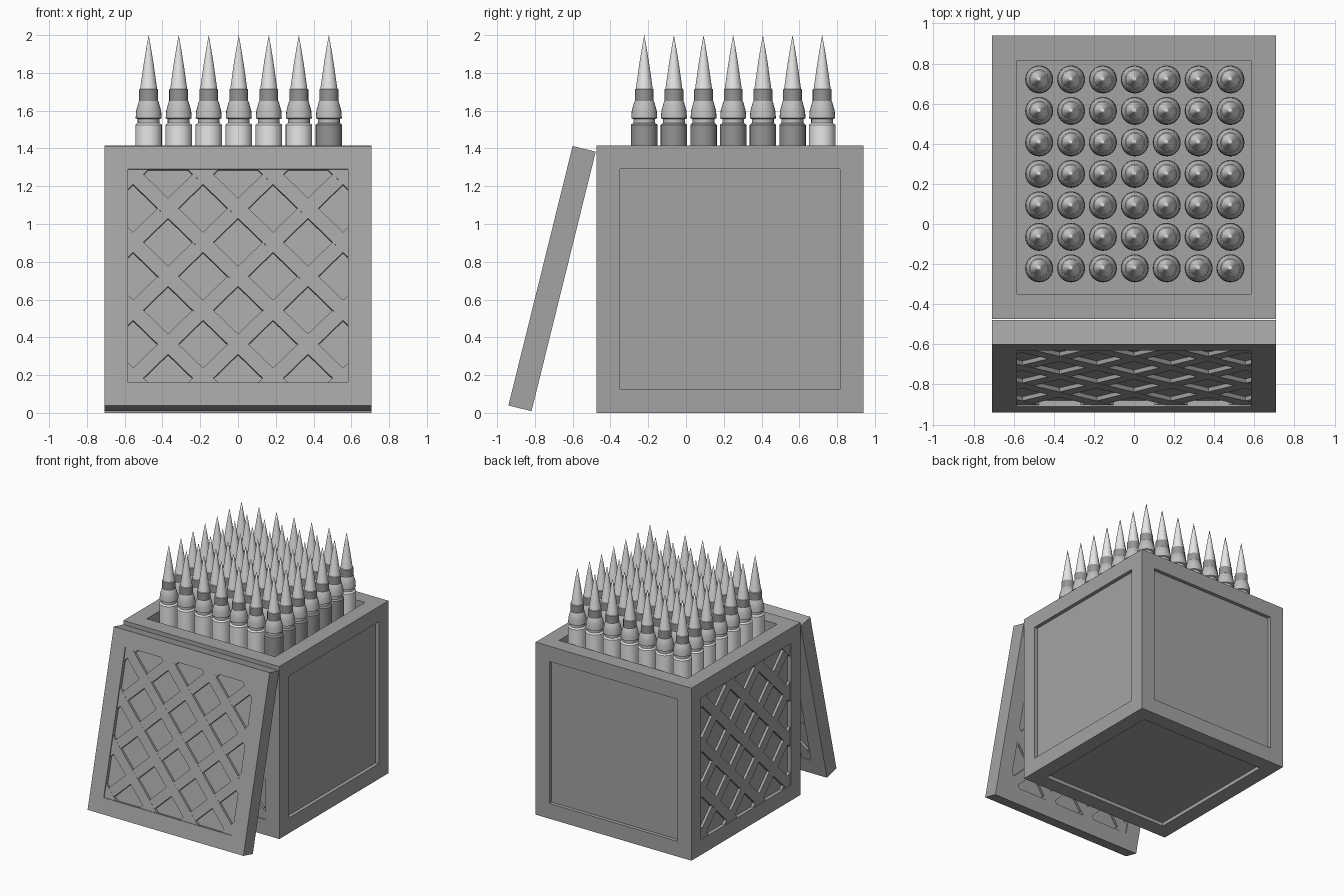
import bpy, bmesh, math
from mathutils import Matrix, Vector

if "Cube" in bpy.data.objects:
    bpy.data.objects.remove(bpy.data.objects["Cube"])

SIZE, RIM, RECESS = 1.415, 0.125, 0.03
HALF = SIZE / 2
PANEL = HALF - RIM


def material(name, v):
    m = bpy.data.materials.new(name)
    m.diffuse_color = (v, v, v, 1)
    m.use_nodes = True
    m.node_tree.nodes["Principled BSDF"].inputs["Base Color"].default_value = m.diffuse_color
    return m


crate_grey = material("crate grey", 0.37)
light = material("light shell", 0.8)
mid = material("collar grey", 0.52)
dark = material("dark band grey", 0.3)


def add(name, mesh, matrix=Matrix()):
    ob = bpy.data.objects.new(name, mesh)
    bpy.context.collection.objects.link(ob)
    ob.matrix_world = matrix
    return ob


def to_mesh(bm, name, mats):
    bmesh.ops.recalc_face_normals(bm, faces=bm.faces)
    me = bpy.data.meshes.new(name)
    bm.to_mesh(me)
    bm.free()
    for m in mats:
        me.materials.append(m)
    return me


def framed_box(name, dims, depth_rule, matrix):
    """Box with flat rims; the face inside each rim is pushed straight in."""
    bm = bmesh.new()
    bmesh.ops.create_cube(bm, size=1)
    bmesh.ops.scale(bm, vec=dims, verts=bm.verts)
    bm.normal_update()
    for f in list(bm.faces):
        n = f.normal.copy()
        d = depth_rule(n)
        if d:
            bmesh.ops.inset_region(bm, faces=[f], thickness=RIM,
                                   use_boundary=True, use_even_offset=True)
            inner = bmesh.ops.extrude_discrete_faces(bm, faces=[f])["faces"][0]
            bmesh.ops.translate(bm, vec=-n * d, verts=inner.verts)
    return add(name, to_mesh(bm, name, [crate_grey]), matrix)


def lattice_mesh():
    """Diagonal slats clipped to the square panel, facing -y."""
    bm = bmesh.new()
    for angle, h in ((45, 0.022), (-45, 0.021)):
        for k in range(-3, 4):
            m = (Matrix.Rotation(math.radians(angle), 4, 'Y')
                 @ Matrix.Translation((0, -h / 2, k * 0.262))
                 @ Matrix.Diagonal((3, h, 0.078, 1)))
            bmesh.ops.create_cube(bm, size=1, matrix=m)
    for n in ((1, 0, 0), (-1, 0, 0), (0, 0, 1), (0, 0, -1)):
        bmesh.ops.bisect_plane(bm, geom=bm.verts[:] + bm.edges[:] + bm.faces[:],
                               plane_co=Vector(n) * PANEL, plane_no=n, clear_outer=True)
    return to_mesh(bm, "lattice", [crate_grey])


def round_mesh(name, body):
    """Lathed pointed round: body, neck, collar, band and tip."""
    profile = [(0.07, 0.13), (0.07, 1.525), (0.058, 1.535), (0.058, 1.555),
               (0.069, 1.56), (0.066, 1.60), (0.052, 1.65), (0.05, 1.652),
               (0.05, 1.713), (0.045, 1.715), (0.026, 1.85), (0.012, 1.935)]
    n = 24
    bm = bmesh.new()
    rings = [[bm.verts.new((r * math.cos(math.tau * i / n), r * math.sin(math.tau * i / n), z))
              for i in range(n)] for r, z in profile]
    tip = bm.verts.new((0, 0, 2.0))
    bm.faces.new(rings[0][::-1])
    for i in range(n):
        j = (i + 1) % n
        for a, b in zip(rings, rings[1:]):
            bm.faces.new((a[i], a[j], b[j], b[i]))
        bm.faces.new((rings[-1][i], rings[-1][j], tip))
    for f in bm.faces:
        f.smooth = True
        z = f.calc_center_median().z
        f.material_index = 0 if z < 1.54 else 1 if z < 1.65 else 2 if z < 1.714 else 3
    me = to_mesh(bm, name, [body, mid, dark, light])
    me.set_sharp_from_angle(angle=math.radians(30))
    return me


# Crate: shallow panels on the sides, deep opening at the top
crate_pos = Matrix.Translation((0, 0.2325, HALF))
framed_box("crate", (SIZE, SIZE, SIZE),
           lambda n: SIZE - 0.13 if n.z > 0.5 else RECESS, crate_pos)

# Lid leaning against the front
lid_pos = Matrix.Translation((0, -0.709, 0.711)) @ Matrix.Rotation(math.radians(-13.9), 4, 'X')
LID = 0.126
framed_box("lid", (SIZE, LID, SIZE),
           lambda n: RECESS if abs(n.y) > 0.5 else 0, lid_pos)

# Lattice slats on crate front and left, and on both lid faces
slats = lattice_mesh()
for name, base, turn, dist in (("crate_front_lattice", crate_pos, 0, HALF),
                               ("crate_left_lattice", crate_pos, -90, HALF),
                               ("lid_front_lattice", lid_pos, 0, LID / 2),
                               ("lid_back_lattice", lid_pos, 180, LID / 2)):
    add(name, slats, base @ Matrix.Rotation(math.radians(turn), 4, 'Z')
        @ Matrix.Translation((0, RECESS - dist, 0)))

# 7 x 7 pointed rounds; most of the right-hand row has dark bodies
light_round = round_mesh("light_round", light)
dark_round = round_mesh("dark_round", dark)
for i in range(7):
    for j in range(7):
        is_dark = i == 6 and j < 6
        add(f"round_{i}_{j}", dark_round if is_dark else light_round,
            Matrix.Translation(((i - 3) * 0.159 + 0.004, 0.25 + (j - 3) * 0.157, 0)))
